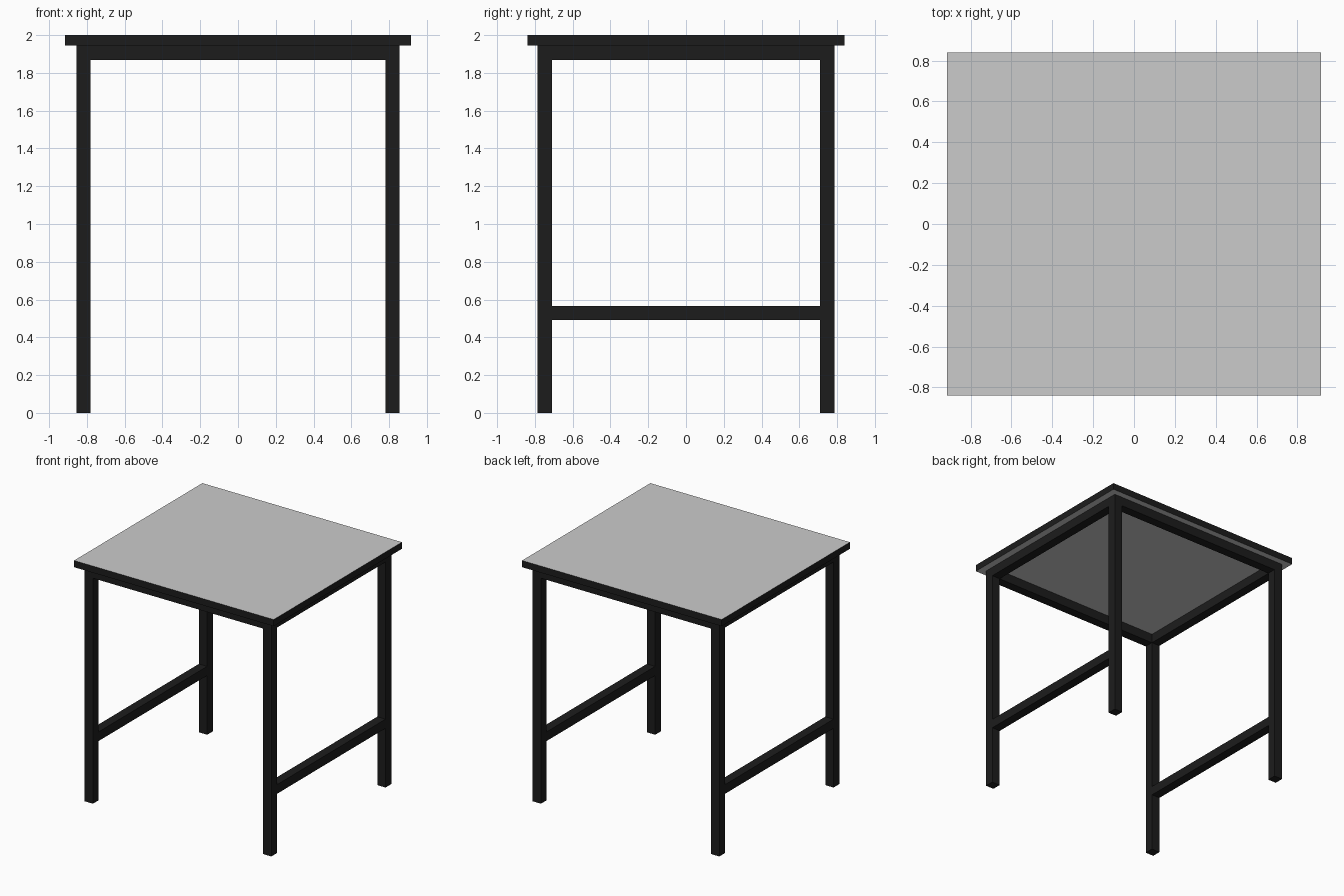
import bpy

if "Cube" in bpy.data.objects:
    bpy.data.objects.remove(bpy.data.objects["Cube"])

TUBE = 0.076                # square section of the whole frame
LX, LY = 0.818, 0.748       # leg centre lines
TOP_X, TOP_Y = 0.915, 0.84  # half sizes of the top
FRAME_Z = 1.945             # underside of the top


def material(name, v):
    m = bpy.data.materials.new(name)
    m.diffuse_color = (v, v, v, 1)
    m.use_nodes = True
    m.node_tree.nodes["Principled BSDF"].inputs["Base Color"].default_value = m.diffuse_color
    return m


black = material("black", 0.012)
grey = material("grey", 0.65)


def box(name, centre, size, mat):
    bpy.ops.mesh.primitive_cube_add(size=1, location=centre)
    ob = bpy.context.object
    ob.name = name
    ob.scale = size
    bpy.ops.object.transform_apply(location=False, rotation=False, scale=True)
    ob.data.materials.append(mat)
    return ob


# Table top: grey board with black edges
top = box("table_top", (0, 0, (2 + FRAME_Z) / 2),
          (2 * TOP_X, 2 * TOP_Y, 2 - FRAME_Z), grey)
top.data.materials.append(black)
for p in top.data.polygons:
    p.material_index = 0 if abs(p.normal.z) > 0.5 else 1

# Legs
for sx, side in ((-1, "left"), (1, "right")):
    for sy, end in ((-1, "front"), (1, "back")):
        box(f"{end}_{side}_leg", (sx * LX, sy * LY, FRAME_Z / 2),
            (TUBE, TUBE, FRAME_Z), black)

# Rails under the top, fitted between the legs
rail_z = FRAME_Z - TUBE / 2
for s, end in ((-1, "front"), (1, "back")):
    box(f"{end}_rail", (0, s * LY, rail_z), (2 * LX - TUBE, TUBE, TUBE), black)

# Side rails and low side stretchers
for s, side in ((-1, "left"), (1, "right")):
    for part, z in (("rail", rail_z), ("stretcher", 0.529)):
        box(f"{side}_{part}", (s * LX, 0, z), (TUBE, 2 * LY - TUBE, TUBE), black)
